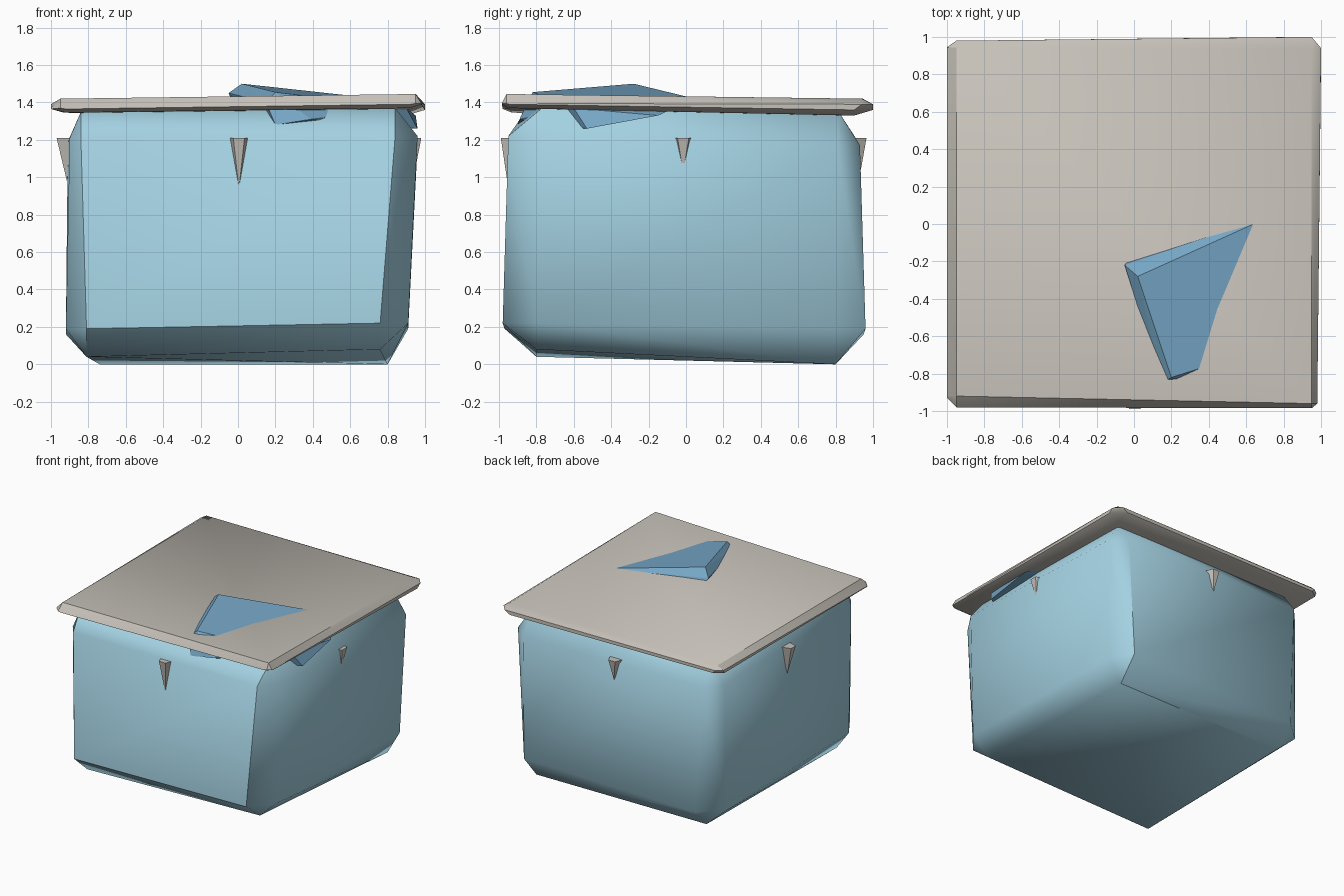
import bpy, bmesh, math
from mathutils import Vector, Matrix

default_cube = bpy.data.objects.get("Cube")
if default_cube:
    bpy.data.objects.remove(default_cube, do_unlink=True)


def material(name, colour):
    mat = bpy.data.materials.new(name)
    mat.use_nodes = True
    mat.diffuse_color = (*colour, 1)
    mat.node_tree.nodes["Principled BSDF"].inputs["Base Color"].default_value = (*colour, 1)
    return mat


pale_blue = material("pale blue", (0.37, 0.64, 0.76))
stone_grey = material("stone grey", (0.56, 0.53, 0.48))
deep_blue = material("deep blue", (0.18, 0.38, 0.56))


def hull_object(name, points, mat, smooth_angle=None):
    """Convex solid wrapped around a handful of points."""
    bm = bmesh.new()
    for point in points:
        bm.verts.new(point)
    result = bmesh.ops.convex_hull(bm, input=bm.verts)
    loose = {v for v in result["geom_interior"] if isinstance(v, bmesh.types.BMVert)}
    bmesh.ops.delete(bm, geom=list(loose), context="VERTS")
    bmesh.ops.dissolve_limit(bm, angle_limit=math.radians(1),
                             verts=bm.verts, edges=bm.edges)
    bmesh.ops.recalc_face_normals(bm, faces=bm.faces)
    mesh = bpy.data.meshes.new(name)
    bm.to_mesh(mesh)
    bm.free()
    mesh.materials.append(mat)
    obj = bpy.data.objects.new(name, mesh)
    bpy.context.collection.objects.link(obj)
    if smooth_angle:
        bpy.ops.object.select_all(action="DESELECT")
        obj.select_set(True)
        bpy.context.view_layer.objects.active = obj
        bpy.ops.object.shade_smooth_by_angle(angle=math.radians(smooth_angle))
    return obj


def chamfered_block(name, corners, mat, smooth_angle, mid_z):
    """Uneven box: each corner is a position followed by its chamfer on x, y and z."""
    points = []
    for x, y, z, cut_x, cut_y, cut_z in corners:
        corner = Vector((x, y, z))
        inward = Vector((-math.copysign(cut_x, x),
                         -math.copysign(cut_y, y),
                         math.copysign(cut_z, mid_z - z)))
        for kept_axis in range(3):
            point = corner + inward
            point[kept_axis] = corner[kept_axis]
            points.append(point)
    return hull_object(name, points, mat, smooth_angle)


# Body: tapered crate with uneven cut corners
chamfered_block("crate_body", [
    (-.92, -.97, .04, .11, .17, .15),
    (.91, -.98, .08, .15, .18, .14),
    (.91, .96, 0, .11, .16, .19),
    (-.92, .95, 0, .18, .16, .16),
    (-.90, -.94, 1.35, .06, .08, .14),
    (.96, -.95, 1.37, .12, .18, .15),
    (.96, .93, 1.36, .13, .12, .19),
    (-.91, .92, 1.35, .11, .12, .16),
], pale_blue, 42, mid_z=0.7)

# Lid: thin, slightly tilted slab
chamfered_block("lid_slab", [
    (-1, -.98, 1.345, .08, .05, .02),
    (.98, -.985, 1.37, .06, .04, .02),
    (1, 1, 1.33, .1, .1, .03),
    (-1, .98, 1.345, .07, .05, .02),
    (-1, -.98, 1.42, .05, .06, .05),
    (.98, -.985, 1.445, .03, .025, .05),
    (1, 1, 1.42, .05, .06, .03),
    (-1, .98, 1.42, .05, .035, .03),
], stone_grey, 30, mid_z=1.39)

# Shard: tilted wedge poking through the lid and out beneath its edge
hull_object("lid_shard", [
    (.02, -.28, 1.50), (.20, -.82, 1.455), (.90, -.60, 1.37), (.75, .05, 1.42),
    (-.05, -.22, 1.45), (-.03, -.19, 1.40), (.15, -.85, 1.40),
    (.20, -.90, 1.28), (.39, -.89, 1.31), (.96, -.53, 1.26), (.95, -.15, 1.33),
], deep_blue)


def spike(name, turn, centre, reach, wall, tip_z):
    """Four-sided pyramid hanging point-down against one wall."""
    top_z = 1.21
    local = [(-.062, wall - .04, top_z), (.062, wall - .04, top_z),
             (-.03, reach, top_z), (.03, reach, top_z), (0, wall + .005, tip_z)]
    spin = Matrix.Rotation(math.radians(turn), 3, "Z")
    shift = Vector(centre)
    hull_object(name, [spin @ Vector((x, -y, z)) + shift for x, y, z in local], stone_grey)


# Spikes: one under the lid on each side
spike("front_spike", 0, (.005, 0, 0), .99, .945, .94)
spike("left_spike", 90, (0, -.015, 0), .98, .94, 1.03)
spike("back_spike", 180, (0, 0, 0), .965, .93, 1.04)
spike("right_spike", 270, (0, -.01, 0), .97, .91, .98)
